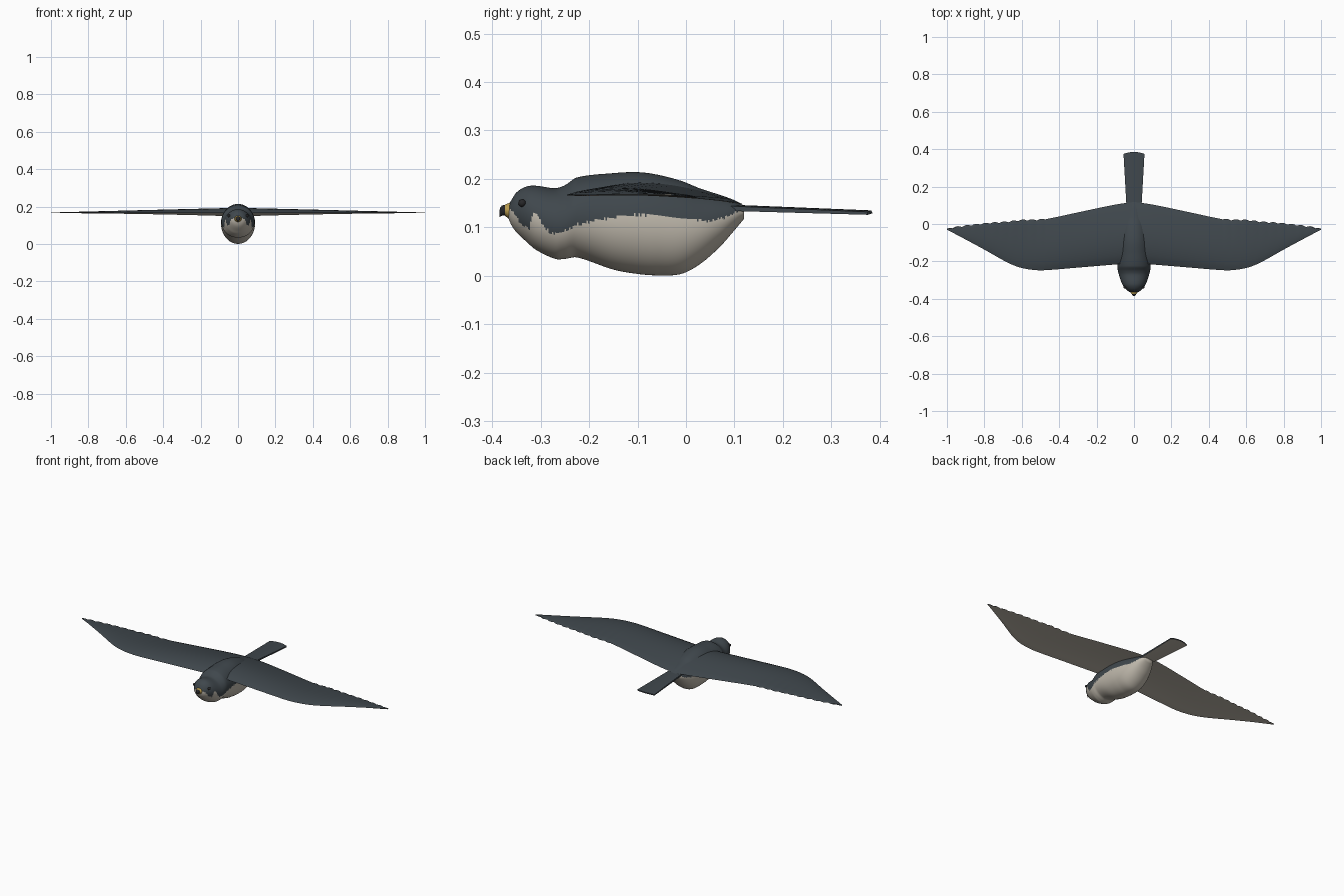
import bpy, bmesh, math
from mathutils import Vector

if "Cube" in bpy.data.objects:
    bpy.data.objects.remove(bpy.data.objects["Cube"], do_unlink=True)


def material(name, rgb):
    m = bpy.data.materials.new(name)
    m.use_nodes = True
    m.diffuse_color = (*rgb, 1)
    bsdf = m.node_tree.nodes["Principled BSDF"]
    bsdf.inputs["Base Color"].default_value = (*rgb, 1)
    bsdf.inputs["Roughness"].default_value = 0.8
    return m


SLATE = material("slate feathers", (0.05, 0.063, 0.073))
CREAM = material("cream feathers", (0.52, 0.48, 0.41))
YELLOW = material("yellow beak base", (0.5, 0.34, 0.08))
DARK = material("dark horn", (0.02, 0.02, 0.022))


def sample(table, t, smooth=True):
    """Interpolate rows of (key, values...) at key t."""
    t = min(max(t, table[0][0]), table[-1][0])
    i = max(k for k in range(len(table) - 1) if table[k][0] <= t)
    a, b = table[i], table[i + 1]
    p, n = table[max(i - 1, 0)], table[min(i + 2, len(table) - 1)]
    h = b[0] - a[0]
    u = (t - a[0]) / h
    out = []
    for c in range(1, len(a)):
        if not smooth:
            out.append(a[c] + (b[c] - a[c]) * u)
            continue
        ma = (b[c] - p[c]) / (b[0] - p[0]) * h
        mb = (n[c] - a[c]) / (n[0] - a[0]) * h
        d = b[c] - a[c]
        out.append(a[c] + u * (ma + u * (3 * d - 2 * ma - mb + u * (ma + mb - 2 * d))))
    return out


def loft(name, rings, mats, rule=None, angle=40):
    """Skin closed rings, cap the ends and colour faces by a rule."""
    bm = bmesh.new()
    loops = [[bm.verts.new(p) for p in ring] for ring in rings]
    for a, b in zip(loops, loops[1:]):
        for i in range(len(a)):
            j = (i + 1) % len(a)
            bm.faces.new((a[i], a[j], b[j], b[i]))
    bm.faces.new(loops[0])
    bm.faces.new(loops[-1])
    bmesh.ops.recalc_face_normals(bm, faces=bm.faces)
    if rule:
        bm.normal_update()
        for f in bm.faces:
            f.material_index = rule(f.calc_center_median(), f.normal)
    me = bpy.data.meshes.new(name)
    bm.to_mesh(me)
    bm.free()
    ob = bpy.data.objects.new(name, me)
    bpy.context.collection.objects.link(ob)
    for m in mats:
        me.materials.append(m)
    bpy.ops.object.select_all(action="DESELECT")
    ob.select_set(True)
    bpy.context.view_layer.objects.active = ob
    bpy.ops.object.shade_smooth_by_angle(angle=math.radians(angle))
    return ob


def oval(y, top, bottom, half, sides):
    mid, rise = (top + bottom) / 2, (top - bottom) / 2
    angles = [math.tau * k / sides for k in range(sides)]
    return [Vector((half * math.cos(a), y, mid + rise * math.sin(a))) for a in angles]


def underside(centre, normal):
    return 1 if normal.z < 0 else 0


# Body: y, top, bottom, half width
BODY = [
    (-.368, .142, .122, .012), (-.36, .157, .104, .03), (-.35, .172, .09, .042),
    (-.33, .184, .071, .058), (-.31, .186, .054, .068), (-.27, .181, .035, .081),
    (-.25, .187, .035, .086), (-.225, .203, .038, .089), (-.15, .212, .013, .091),
    (-.1, .214, .004, .091), (-.06, .209, .001, .089), (-.01, .196, .004, .083),
    (.03, .18, .025, .074), (.07, .167, .06, .06), (.1, .156, .094, .045),
    (.12, .144, .118, .028)]
# Height of the edge between dark back and pale belly, with cheek patch
EDGE = [
    (-.37, .145), (-.355, .13), (-.34, .105), (-.323, .098), (-.317, .128),
    (-.308, .13), (-.295, .105), (-.28, .088), (-.255, .089), (-.23, .104),
    (-.2, .112), (-.15, .121), (-.1, .127), (-.05, .125), (0, .117),
    (.05, .113), (.08, .12), (.12, .14)]


def plumage(centre, normal):
    ragged = .002 * math.sin(centre.y * 700)
    return 1 if centre.z < sample(EDGE, centre.y, False)[0] + ragged else 0


y0, y1, n = BODY[0][0], BODY[-1][0], 150
stations = [y0 + (y1 - y0) * k / n for k in range(n + 1)]
loft("body", [oval(y, *sample(BODY, y), 96) for y in stations], [SLATE, CREAM], plumage, 60)

# Wings: x, leading y, trailing y
WING = [
    (0, -.2, .118), (.06, -.212, .11), (.12, -.218, .1), (.3, -.233, .062),
    (.46, -.246, .028), (.52, -.247, .022), (.6, -.235, .02), (.67, -.209, .012),
    (.8, -.137, .002), (.9, -.083, -.01), (1, -.03, -.024)]


def wing_ring(x, side, steps=14):
    lead, trail = sample(WING, x)
    if .47 < x < .97:
        # scalloped feather tips
        trail += .008 * abs(math.sin((x - .47) * math.pi / .05)) - .004
    inner = 1 - x
    ring = []
    for upper in (True, False):
        for k in range(steps):
            u = k / steps if upper else 1 - k / steps
            base = .167 - .004 * inner - .014 * inner ** 2 * u * u
            arch = math.sin(math.pi * u ** .75)
            lift = .031 * inner * arch + .0015 if upper else .008 * inner * arch - .0015
            ring.append(Vector((side * x, lead + (trail - lead) * u, base + lift)))
    return ring


for side, name in ((1, "left_wing"), (-1, "right_wing")):
    loft(name, [wing_ring(k / 160, side) for k in range(161)], [SLATE, CREAM], underside)


# Tail fan with a gently rounded end
def tail_ring(u):
    ring = []
    for upper in (1, -1):
        for k in range(13):
            s = (k / 6 - 1) * upper
            y = .09 + u * (.295 - .01 * s * s)
            z = .142 - .01 * u + upper * (.005 - .002 * u)
            ring.append(Vector((s * (.04 + .016 * u), y, z - .003 * s * s)))
    return ring


loft("tail", [tail_ring(k / 12) for k in range(13)], [SLATE, CREAM], underside)

# Beak: yellow base and dark hooked tip
loft("beak_base", [oval(-.352, .156, .112, .024, 20), oval(-.366, .15, .118, .019, 20),
                   oval(-.374, .147, .124, .014, 20)], [YELLOW])
loft("beak_tip", [oval(-.373, .147, .125, .0135, 20), oval(-.38, .145, .124, .009, 20),
                  oval(-.384, .14, .122, .005, 20), oval(-.385, .133, .12, .002, 20)], [DARK])

# Eyes
for side, name in ((1, "left_eye"), (-1, "right_eye")):
    bpy.ops.mesh.primitive_uv_sphere_add(segments=20, ring_count=12, radius=.008,
                                         location=(side * .048, -.338, .15))
    eye = bpy.context.object
    eye.name = name
    eye.data.materials.append(DARK)
    bpy.ops.object.shade_smooth_by_angle()
